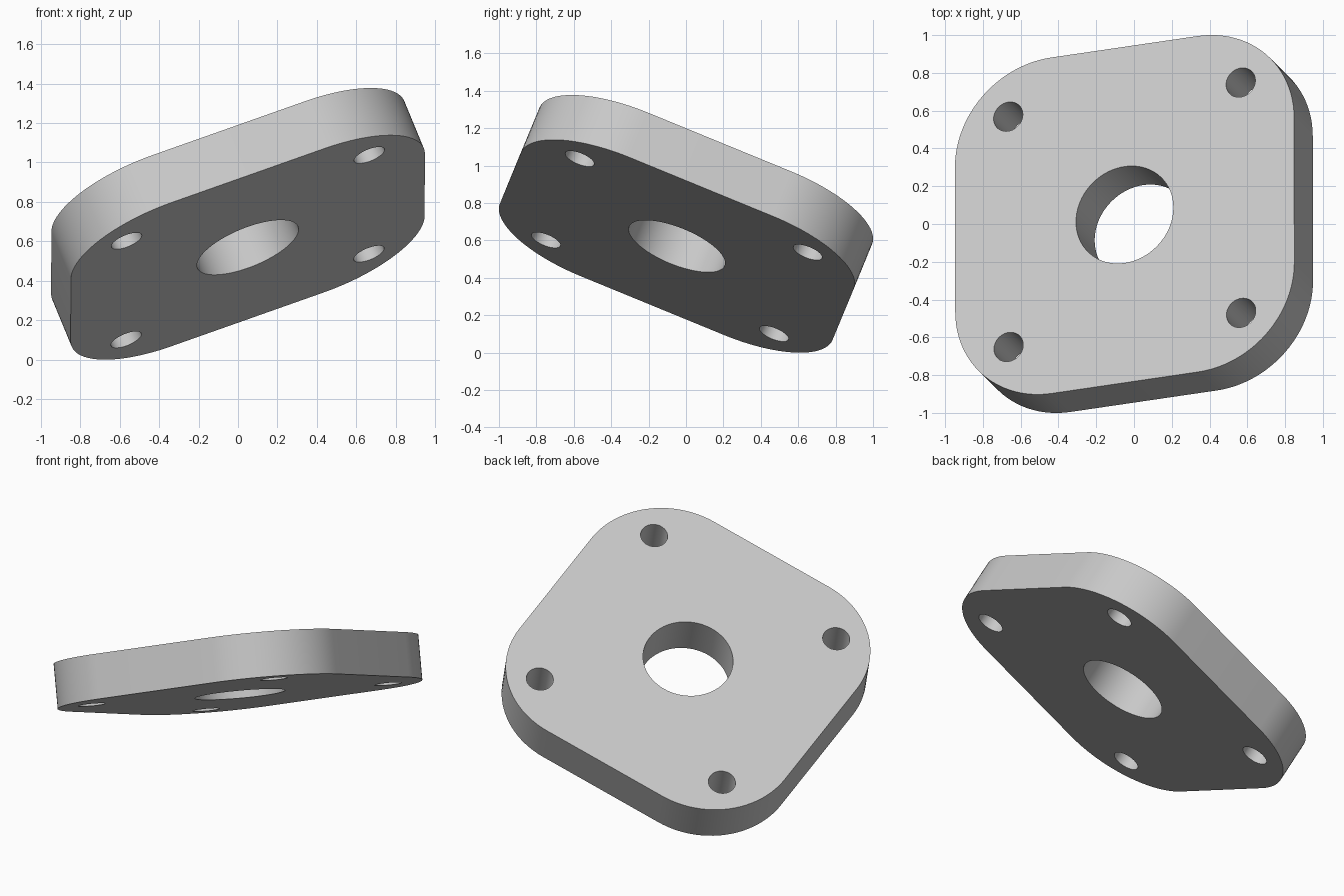
import bpy, bmesh
from math import cos, sin, pi
from mathutils import Matrix, Vector

cube = bpy.data.objects.get("Cube")
if cube:
    bpy.data.objects.remove(cube, do_unlink=True)

THICKNESS = 0.277
CORNER = 0.415          # corner arc centres, from the plate centre
CORNER_RADIUS = 0.546
BOLT = 0.659            # bolt hole centres
BOLT_RADIUS = 0.083
BORE_RADIUS = 0.276
QUADRANTS = [(1, 1), (-1, 1), (-1, -1), (1, -1)]


def arc(cx, cy, radius, start, sweep, steps):
    return [(cx + radius * cos(start + sweep * i / steps),
             cy + radius * sin(start + sweep * i / steps)) for i in range(steps + 1)]


def circle(cx, cy, radius, steps):
    return arc(cx, cy, radius, 0, 2 * pi, steps)[:-1]


# Flat outline with holes, extruded to the plate thickness
outline = []
for i, (sx, sy) in enumerate(QUADRANTS):
    outline += arc(sx * CORNER, sy * CORNER, CORNER_RADIUS, i * pi / 2, pi / 2, 24)
loops = [outline, circle(0, 0, BORE_RADIUS, 72)]
loops += [circle(sx * BOLT, sy * BOLT, BOLT_RADIUS, 40) for sx, sy in QUADRANTS]

curve = bpy.data.curves.new("flange_plate_profile", "CURVE")
curve.dimensions = "2D"
curve.fill_mode = "BOTH"
curve.extrude = THICKNESS / 2
for loop in loops:
    spline = curve.splines.new("POLY")
    spline.points.add(len(loop) - 1)
    for point, (x, y) in zip(spline.points, loop):
        point.co = (x, y, 0, 1)
    spline.use_cyclic_u = True

plate = bpy.data.objects.new("flange_plate", curve)
bpy.context.collection.objects.link(plate)
bpy.ops.object.select_all(action="DESELECT")
plate.select_set(True)
bpy.context.view_layer.objects.active = plate
bpy.ops.object.convert(target="MESH")
plate = bpy.context.object

# Weld caps to walls and tilt the plate into place
u = Vector((0.934, 0.137, 0.330)).normalized()
n = u.cross(Vector((0, 0.925, -0.379))).normalized()
tilt = Matrix((u, n.cross(u), n)).transposed().to_4x4()
bm = bmesh.new()
bm.from_mesh(plate.data)
bmesh.ops.remove_doubles(bm, verts=bm.verts, dist=0.0005)
bmesh.ops.recalc_face_normals(bm, faces=bm.faces)
bm.transform(tilt)
bottom = min(v.co.z for v in bm.verts)
bmesh.ops.translate(bm, verts=bm.verts, vec=(0, 0, -bottom))
bm.to_mesh(plate.data)
bm.free()

# Plain grey metal
grey = bpy.data.materials.new("light_grey")
grey.use_nodes = True
colour = (0.58, 0.58, 0.58, 1)
grey.diffuse_color = colour
grey.node_tree.nodes["Principled BSDF"].inputs["Base Color"].default_value = colour
plate.data.materials.clear()
plate.data.materials.append(grey)
bpy.ops.object.shade_smooth_by_angle(angle=pi / 6)
